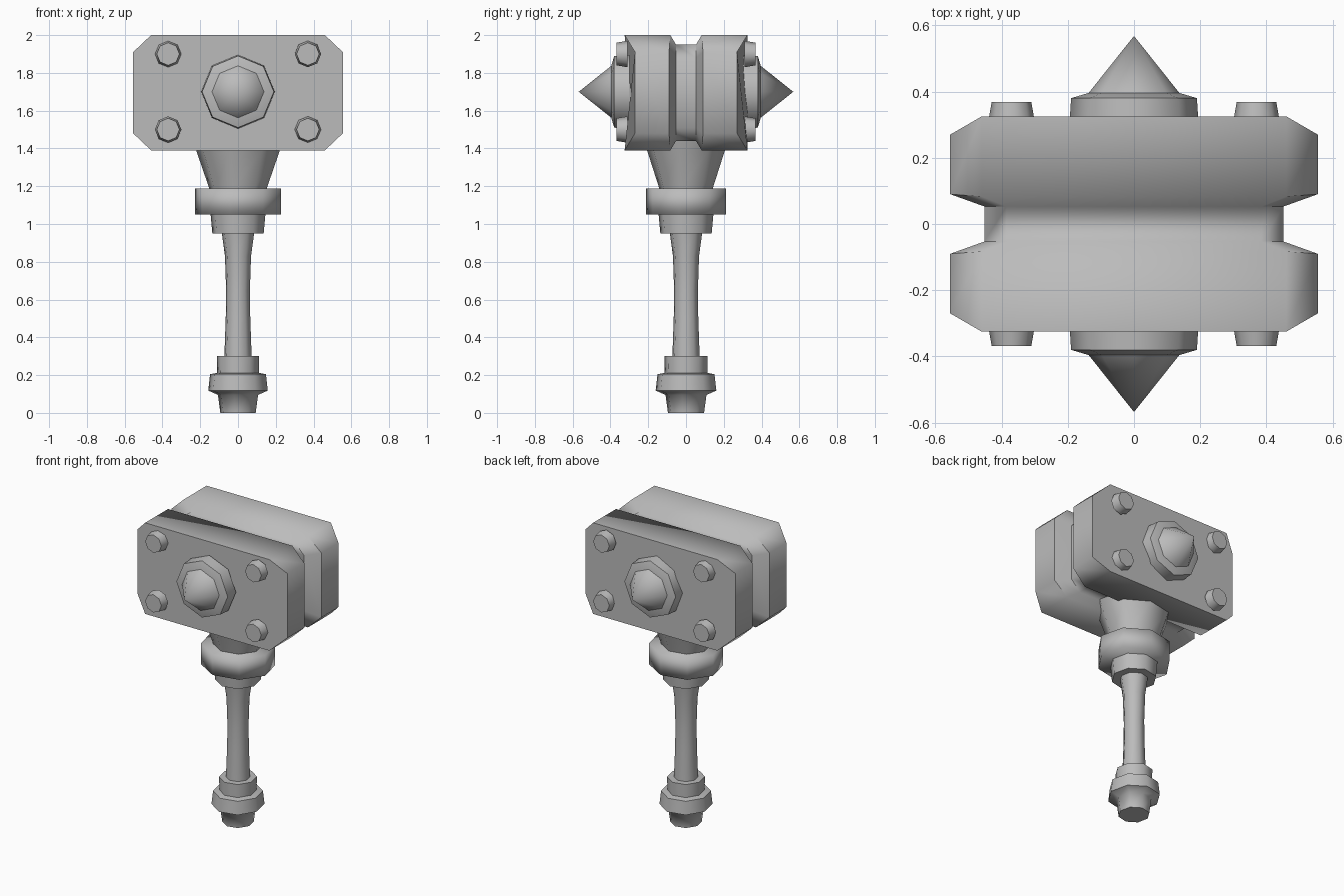
import bpy, bmesh, math

if "Cube" in bpy.data.objects:
    bpy.data.objects.remove(bpy.data.objects["Cube"], do_unlink=True)

grey = bpy.data.materials.new("grey_metal")
grey.diffuse_color = (0.5, 0.5, 0.5, 1)
grey.use_nodes = True
grey.node_tree.nodes["Principled BSDF"].inputs["Base Color"].default_value = (0.5, 0.5, 0.5, 1)


def loft(name, rings, angle=50):
    """Skin a list of rings; a single-point ring becomes a tip."""
    bm = bmesh.new()
    loops = [[bm.verts.new(p) for p in ring] for ring in rings]
    for a, b in zip(loops, loops[1:]):
        n = len(a)
        for i in range(n):
            j = (i + 1) % n
            if len(b) == 1:
                bm.faces.new((a[i], a[j], b[0]))
            else:
                bm.faces.new((a[i], a[j], b[j], b[i]))
    for ring in (loops[0], loops[-1]):
        if len(ring) > 2:
            bm.faces.new(ring)
    bmesh.ops.recalc_face_normals(bm, faces=bm.faces)
    mesh = bpy.data.meshes.new(name)
    bm.to_mesh(mesh)
    bm.free()
    mesh.materials.append(grey)
    obj = bpy.data.objects.new(name, mesh)
    bpy.context.collection.objects.link(obj)
    bpy.ops.object.select_all(action="DESELECT")
    obj.select_set(True)
    bpy.context.view_layer.objects.active = obj
    bpy.ops.object.shade_smooth_by_angle(angle=math.radians(angle))
    return obj


def circle(r, turn=0, squash=1, n=8):
    return [(r * math.cos(turn + math.tau * i / n),
             squash * r * math.sin(turn + math.tau * i / n)) for i in range(n)]


def upright(name, profile, turn=0, squash=1, angle=50):
    """Eight-sided part around the z axis from (radius, height) pairs."""
    return loft(name, [[(x, y, z) for x, y in circle(r, turn, squash)]
                       for r, z in profile], angle)


def facing(name, profile, x0, z0, side, angle=50):
    """Eight-sided part pointing out of the front or back face."""
    rings = []
    for r, y in profile:
        ring = circle(r) if r else [(0, 0)]
        rings.append([(x0 + x, side * y, z0 + z) for x, z in ring])
    return loft(name, rings, angle)


# Hammer head: chamfered block with a groove all the way round its middle
MID = 1.695


def head_ring(y_side, y_flat, x_out, x_in, z_out, z_in):
    corners = [(x_in, z_out), (x_out, z_in), (x_out, -z_in), (x_in, -z_out),
               (-x_in, -z_out), (-x_out, -z_in), (-x_out, z_in), (-x_in, z_out)]
    return [(x, y_side if abs(x) == x_out else y_flat, MID + z) for x, z in corners]


outer = (0.555, 0.46, 0.305, 0.215)
inner = (0.452, 0.385, 0.255, 0.185)
half = [(0.053, 0.053, inner), (0.09, 0.083, outer), (0.27, 0.325, outer)]
rings = [head_ring(-a, -b, *s) for a, b, s in reversed(half)]
rings += [head_ring(a, b, *s) for a, b, s in half]
loft("hammer_head", rings, 62)

# Spikes and corner bolts on both faces
for side, label in ((-1, "front"), (1, "back")):
    facing(label + "_spike_base", [(0.195, 0.3), (0.19, 0.38), (0.14, 0.395)], 0, 1.7, side)
    facing(label + "_spike", [(0.14, 0.392), (0, 0.568)], 0, 1.7, side, 60)
    for sx in (-1, 1):
        for sz in (-1, 1):
            facing(label + "_bolt", [(0.07, 0.31), (0.06, 0.368)],
                   sx * 0.37, 1.7 + sz * 0.2, side, 80)

# Neck and collars
tilt = math.radians(-10)
upright("neck", [(0.15, 1.17), (0.155, 1.19), (0.225, 1.39), (0.245, 1.455)], tilt, 0.93)
upright("collar", [(0.231, 1.05), (0.231, 1.187)], tilt, 0.93, 95)
upright("lower_collar", [(0.138, 0.95), (0.148, 1.06)], tilt)

# Grip and pommel
upright("grip", [(0.074, 0.28), (0.066, 0.5), (0.064, 0.65), (0.07, 0.83), (0.088, 0.96)], tilt)
upright("pommel", [(0.095, 0), (0.108, 0.095), (0.16, 0.118), (0.15, 0.205),
                   (0.112, 0.212), (0.114, 0.3)], tilt, 1.02, 60)
